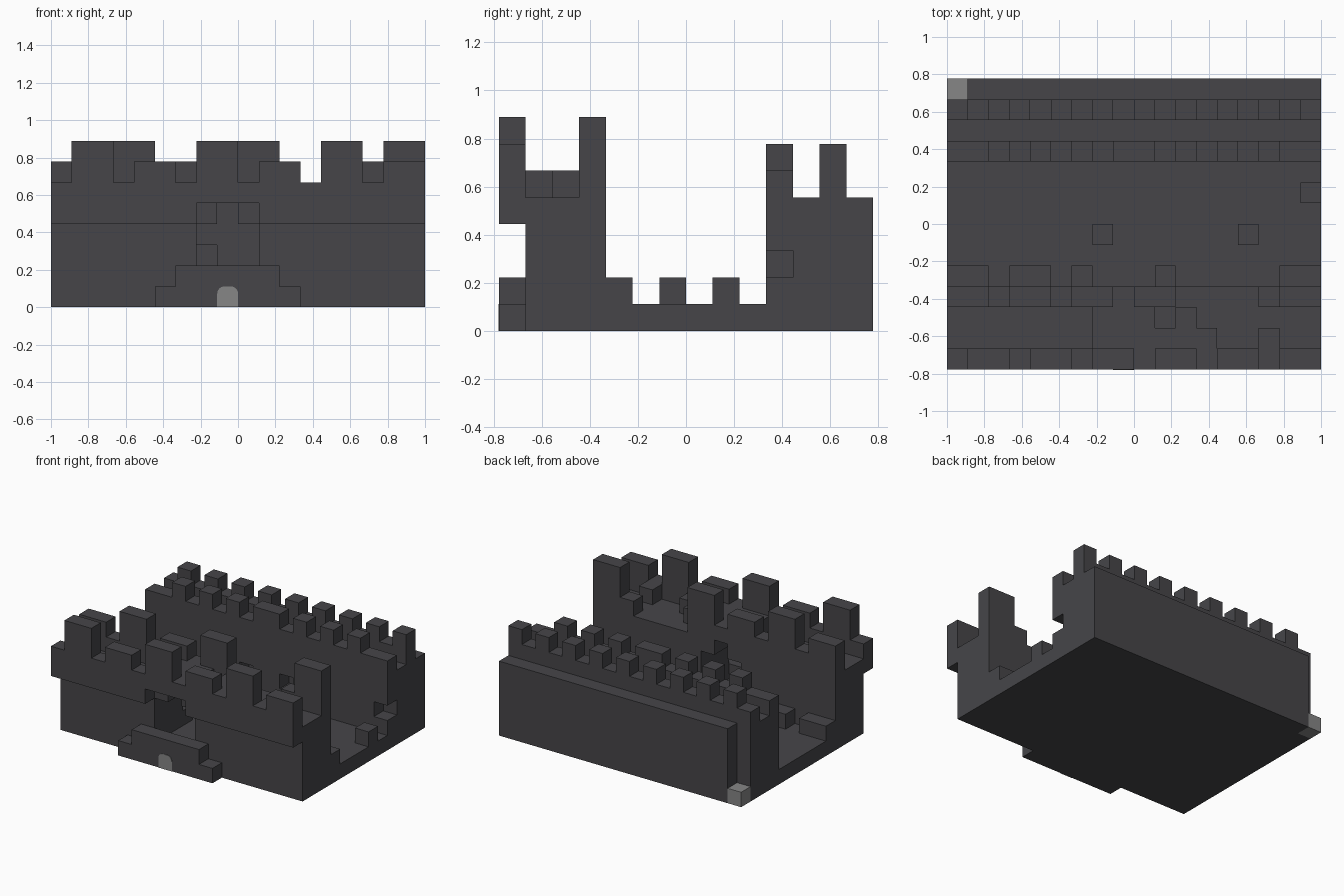
import bpy, bmesh, math
from mathutils import Vector

if "Cube" in bpy.data.objects:
    bpy.data.objects.remove(bpy.data.objects["Cube"], do_unlink=True)

NX, NY = 18, 14
U = 2 / NX


def make_material(name, rgb):
    m = bpy.data.materials.new(name)
    m.use_nodes = True
    m.diffuse_color = (*rgb, 1)
    m.node_tree.nodes["Principled BSDF"].inputs["Base Color"].default_value = (*rgb, 1)
    return m


STONE = make_material("dark_stone", (0.061, 0.06, 0.066))
GREY = make_material("light_grey", (0.24, 0.24, 0.24))


def block(x0, x1, y0, y1, z0, z1):
    """Set of grid cells in a half-open box."""
    return {(x, y, z) for x in range(x0, x1) for y in range(y0, y1) for z in range(z0, z1)}


def finish(name, bm, mat):
    bmesh.ops.remove_doubles(bm, verts=bm.verts, dist=0.0005)
    bmesh.ops.dissolve_limit(bm, angle_limit=math.radians(1), verts=bm.verts, edges=bm.edges)
    me = bpy.data.meshes.new(name)
    bm.to_mesh(me)
    bm.free()
    me.materials.append(mat)
    bpy.context.collection.objects.link(bpy.data.objects.new(name, me))


parts = {}

# Courtyard floor with loose stones
parts["courtyard_floor"] = block(0, NX, 4, 10, 0, 1)
parts["loose_stones"] = {(7, 6, 1), (14, 6, 1), (17, 8, 1)}

# Front wall with an arched gate passage and a raised gate roof
wall = block(0, NX, 1, 4, 0, 5) | block(7, 10, 1, 4, 5, 6)
wall -= block(7, 10, 1, 4, 1, 4) | block(8, 9, 1, 4, 4, 5)
parts["front_wall"] = wall

# Rubble on the front walkway
parts["walkway_rubble"] = block(10, 13, 1, 2, 5, 6) | block(11, 12, 2, 3, 5, 6) | block(15, 16, 1, 2, 5, 6)

# Overhanging front parapet, merlons in pairs of alternating height
parapet = block(0, NX, 0, 1, 4, 6) - block(7, 10, 0, 1, 4, 5)
for n, x in enumerate(range(1, NX, 3)):
    parapet |= block(x, x + 2, 0, 1, 6, 7 if n % 2 else 8)
parts["front_parapet"] = parapet

# Broken inner parapet
inner = block(0, 11, 3, 4, 5, 6) | block(15, NX, 3, 4, 5, 6)
for x, top in ((0, 7), (3, 8), (6, 7), (9, 8), (16, 8)):
    inner |= block(x, x + 2, 3, 4, 6, top)
parts["inner_parapet"] = inner

# Low buttresses inside the front wall
parts["buttresses"] = set().union(
    *(block(a, b, 4, 5, 1, 2) for a, b in ((0, 2), (3, 5), (6, 7), (10, 11), (16, 18))))

# Stepped plinth before the gate
parts["gate_plinth"] = block(5, 12, 0, 1, 0, 1) | block(6, 11, 0, 1, 1, 2)

# Rear wall with missing stones and a notched corner
rear = block(0, NX, 10, NY, 0, 5) - block(0, 1, 13, NY, 0, 5)
rear -= {(7, 10, 2), (10, 10, 2), (17, 10, 2)}
parts["rear_wall"] = rear

# Rear parapets
rear_inner = block(0, NX, 10, 11, 5, 6)
for x in (2, 4, 6, 8, 9, 11, 13, 15):
    rear_inner.add((x, 10, 6))
parts["rear_inner_parapet"] = rear_inner
rear_outer = block(0, NX, 12, 13, 5, 6)
for x in range(1, NX, 2):
    rear_outer.add((x, 12, 6))
parts["rear_outer_parapet"] = rear_outer

# Grey corner stone
parts["corner_stone"] = {(0, 13, 0)}

# Only the exposed sides of the cells become faces
solid = set().union(*parts.values())
for name, cells in parts.items():
    bm = bmesh.new()
    for c in sorted(cells):
        for axis in range(3):
            for side in (0, 1):
                n = list(c)
                n[axis] += 2 * side - 1
                if tuple(n) in solid:
                    continue
                b, d = (axis + 1) % 3, (axis + 2) % 3
                ring = []
                for p, q in ((0, 0), (1, 0), (1, 1), (0, 1)):
                    v = Vector(c)
                    v[axis] += side
                    v[b] += p
                    v[d] += q
                    ring.append(bm.verts.new((v - Vector((NX / 2, NY / 2, 0))) * U))
                bm.faces.new(ring if side else ring[::-1])
    finish(name, bm, GREY if name == "corner_stone" else STONE)

# Small grey arched door on the plinth
w, r = U / 2, U * 0.35
outline = [(-w, 0), (w, 0)]
for cx, start in ((w - r, 0), (r - w, 90)):
    for k in range(7):
        a = math.radians(start + 15 * k)
        outline.append((cx + r * math.cos(a), U - r + r * math.sin(a)))
bm = bmesh.new()
front = -NY / 2 * U - 0.003
face = bm.faces.new([bm.verts.new((x - U / 2, front, z)) for x, z in outline])
ext = bmesh.ops.extrude_face_region(bm, geom=[face])
bmesh.ops.translate(bm, vec=(0, 0.005, 0),
                    verts=[g for g in ext["geom"] if isinstance(g, bmesh.types.BMVert)])
bmesh.ops.recalc_face_normals(bm, faces=bm.faces)
finish("gate_door", bm, GREY)
